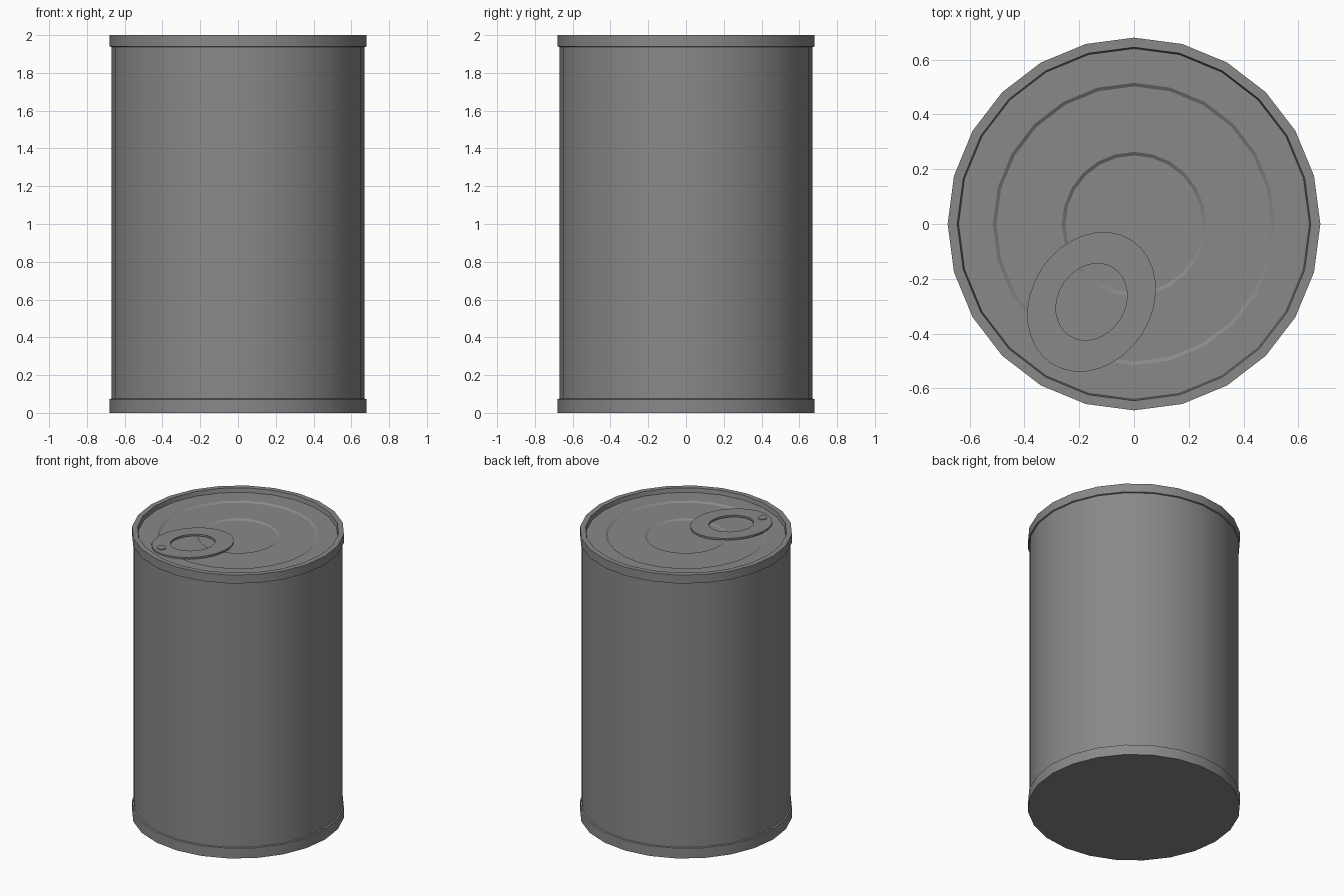
import bpy, bmesh, math
from mathutils import Matrix, Vector

if "Cube" in bpy.data.objects:
    bpy.data.objects.remove(bpy.data.objects["Cube"])

# Dark tin
tin = bpy.data.materials.new("dark_tin")
tin.diffuse_color = (0.25, 0.25, 0.25, 1)
tin.use_nodes = True
tin.node_tree.nodes["Principled BSDF"].inputs["Base Color"].default_value = tin.diffuse_color


def finish(bm, name):
    bmesh.ops.recalc_face_normals(bm, faces=bm.faces)
    mesh = bpy.data.meshes.new(name)
    bm.to_mesh(mesh)
    bm.free()
    mesh.materials.append(tin)
    ob = bpy.data.objects.new(name, mesh)
    bpy.context.collection.objects.link(ob)
    bpy.ops.object.select_all(action='DESELECT')
    ob.select_set(True)
    bpy.context.view_layer.objects.active = ob
    bpy.ops.object.shade_smooth_by_angle(angle=math.radians(30))
    return ob


def ring(bm, a, b, z, n):
    return [bm.verts.new((a * math.cos(2 * math.pi * i / n),
                          b * math.sin(2 * math.pi * i / n), z)) for i in range(n)]


def bridge(bm, r0, r1):
    n = len(r0)
    for i in range(n):
        j = (i + 1) % n
        bm.faces.new((r0[i], r0[j], r1[j], r1[i]))


def lathe(name, profile, n=24, place=None):
    """Closed turned solid: first and last rings are capped."""
    bm = bmesh.new()
    rings = [ring(bm, r, r, z, n) for r, z in profile]
    for r0, r1 in zip(rings, rings[1:]):
        bridge(bm, r0, r1)
    bm.faces.new(rings[0])
    bm.faces.new(rings[-1])
    if place:
        bmesh.ops.translate(bm, verts=bm.verts, vec=Vector(place))
    return finish(bm, name)


# Can: base rim, wall, top rim, recessed lid with two pressed steps
lathe("can", [
    (0.68, 0), (0.68, 0.072), (0.671, 0.075),
    (0.671, 1.937), (0.68, 1.94), (0.68, 2.0),
    (0.645, 2.0), (0.64, 1.97),
    (0.515, 1.97), (0.502, 1.961),
    (0.263, 1.961), (0.25, 1.952)])

# Pull tab: flat oval plate with an oval finger hole
bm = bmesh.new()
loops = [ring(bm, a, b, z, 32) for a, b, z in (
    (0.269, 0.219, 1.968), (0.269, 0.219, 1.981),
    (0.147, 0.122, 1.981), (0.147, 0.122, 1.968))]
for k in range(4):
    bridge(bm, loops[k], loops[(k + 1) % 4])
bm.transform(Matrix.Translation((-0.155, -0.284, 0)) @ Matrix.Rotation(math.radians(57), 4, 'Z'))
finish(bm, "pull_tab")

# Rivet holding the tab
lathe("rivet", [(0.03, 1.965), (0.03, 1.986)], 16, (-0.27, -0.467, 0))
